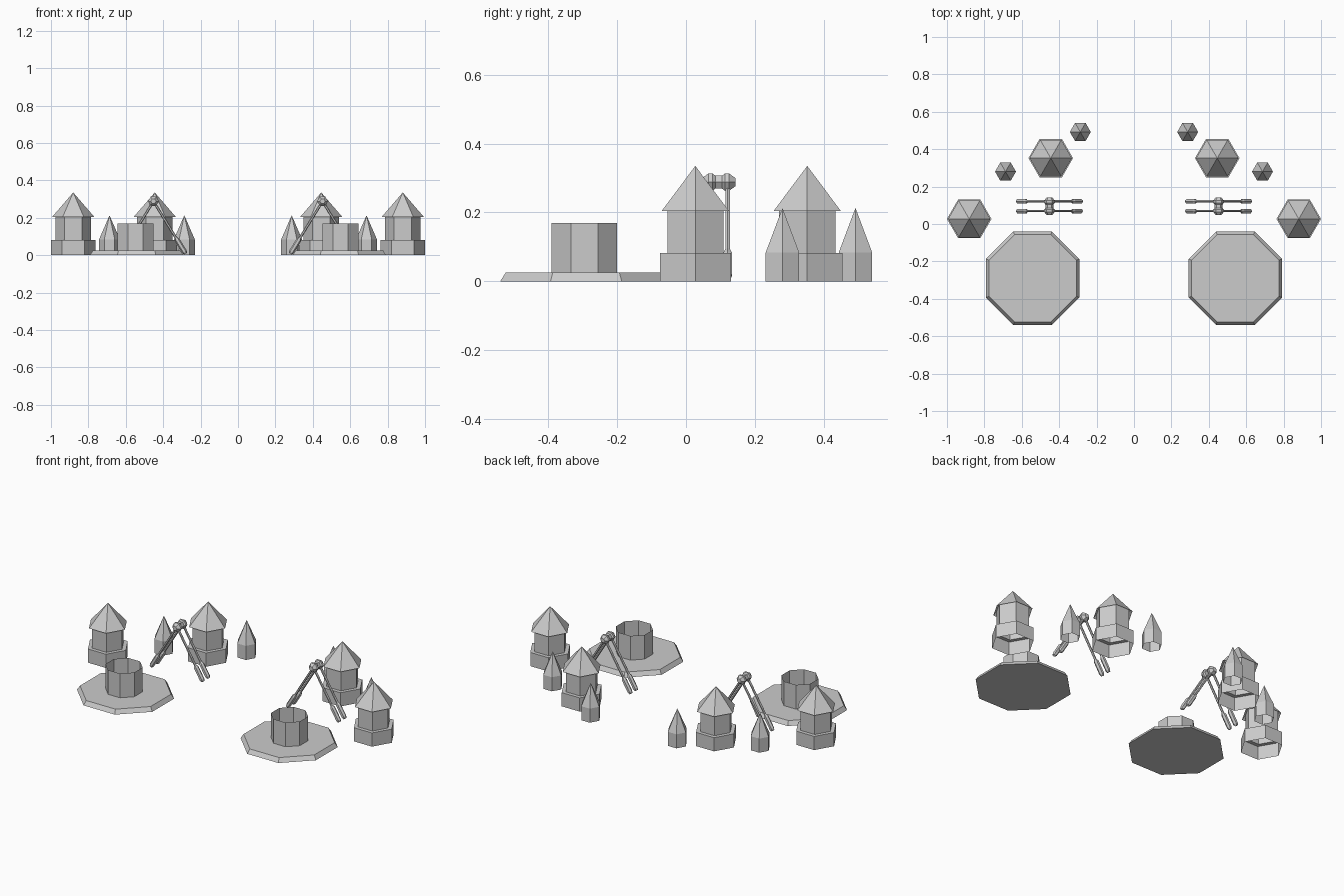
import bpy
import bmesh
from math import pi, cos, sin
from mathutils import Vector

cube = bpy.data.objects.get("Cube")
if cube:
    bpy.data.objects.remove(cube)

grey = bpy.data.materials.new("stone grey")
grey.use_nodes = True
colour = (0.6, 0.6, 0.6, 1)
grey.diffuse_color = colour
grey.node_tree.nodes["Principled BSDF"].inputs["Base Color"].default_value = colour


def lathe(name, profile, sides, start, end=None, turn=0.0, bottom=False, top=False):
    """Sweep (radius, distance) steps around an axis running from start to end."""
    start = Vector(start)
    axis = Vector((0, 0, 1)) if end is None else (Vector(end) - start).normalized()
    spin = Vector((0, 0, 1)).rotation_difference(axis)
    bm = bmesh.new()
    rings = []
    for radius, dist in profile:
        count = sides if radius > 0 else 1
        ring = []
        for i in range(count):
            a = turn + 2 * pi * i / sides
            point = Vector((radius * cos(a), radius * sin(a), dist))
            ring.append(bm.verts.new(start + spin @ point))
        rings.append(ring)
    for low, high in zip(rings, rings[1:]):
        for i in range(sides):
            j = (i + 1) % sides
            if len(high) == 1:
                bm.faces.new((low[i], low[j], high[0]))
            else:
                bm.faces.new((low[i], low[j], high[j], high[i]))
    if bottom:
        bm.faces.new(rings[0][::-1])
    if top:
        bm.faces.new(rings[-1])
    mesh = bpy.data.meshes.new(name)
    bm.to_mesh(mesh)
    bm.free()
    mesh.materials.append(grey)
    obj = bpy.data.objects.new(name, mesh)
    bpy.context.collection.objects.link(obj)
    return obj


for side, s in (("left", 1), ("right", -1)):
    # Octagonal plinth with an open drum standing on it
    centre = (s * 0.542, -0.29, 0)
    lathe(side + "_platform", [(0.27, 0), (0.253, 0.025)], 8, centre,
          turn=pi / 8, bottom=True, top=True)
    lathe(side + "_drum", [(0.103, 0.025), (0.103, 0.17)], 8,
          (s * 0.548, -0.295, 0), turn=pi / 8)

    # Hexagonal towers with stepped base and overhanging roof
    for label, x, y in (("outer", 0.881, 0.027), ("rear", 0.445, 0.352)):
        spot = (s * x, y, 0)
        lathe(f"{side}_{label}_tower", [(0.119, 0), (0.119, 0.082), (0.094, 0.082), (0.094, 0.224)],
              6, spot)
        lathe(f"{side}_{label}_roof", [(0.113, 0.204), (0, 0.335)], 6, spot)

    # Small pointed huts
    for label, x, y in (("outer", 0.687, 0.28), ("inner", 0.287, 0.492)):
        lathe(f"{side}_{label}_hut", [(0.056, 0), (0.056, 0.084), (0, 0.213)], 6, (s * x, y, 0))

    # Crossbar with a swollen hub at each end
    cx, cy, top_z = s * 0.452, 0.095, 0.288
    lathe(side + "_crossbar",
          [(0.014, 0), (0.029, 0.018), (0.029, 0.03), (0.022, 0.038),
           (0.022, 0.058), (0.029, 0.066), (0.029, 0.078), (0.014, 0.096)],
          6, (cx, cy - 0.048, top_z), (cx, cy + 0.048, top_z),
          bottom=True, top=True)

    # Splayed legs with thicker feet
    for row, dy in (("front", -0.026), ("back", 0.026)):
        for way, d in (("inner", -s), ("outer", s)):
            foot = Vector((cx + d * 0.172, cy + dy, 0.008))
            head = Vector((cx, cy + dy, top_z))
            length = (head - foot).length
            lathe(f"{side}_{row}_{way}_leg",
                  [(0.009, 0), (0.014, 0.012), (0.014, 0.085), (0.007, 0.1), (0.007, length)],
                  6, foot, head, bottom=True, top=True)
